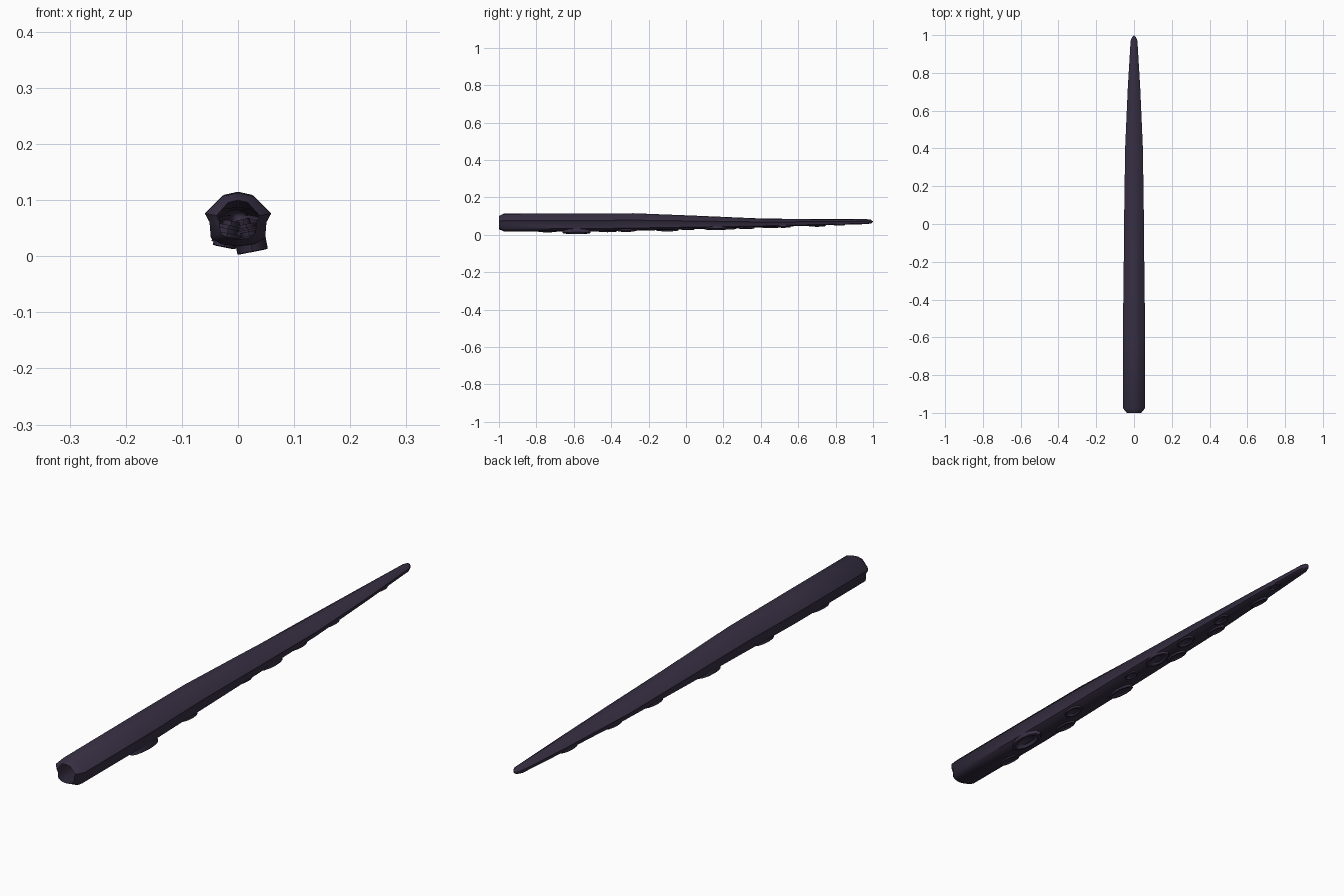
import bpy, bmesh, math
from mathutils import Matrix, Vector

if "Cube" in bpy.data.objects:
    bpy.data.objects.remove(bpy.data.objects["Cube"])

skin = bpy.data.materials.new("dark purple skin")
skin.diffuse_color = (0.037, 0.028, 0.055, 1)
skin.use_nodes = True
skin.node_tree.nodes["Principled BSDF"].inputs["Base Color"].default_value = skin.diffuse_color


def finish(name, bm, angle):
    bmesh.ops.recalc_face_normals(bm, faces=bm.faces)
    me = bpy.data.meshes.new(name)
    bm.to_mesh(me)
    bm.free()
    me.materials.append(skin)
    ob = bpy.data.objects.new(name, me)
    bpy.context.collection.objects.link(ob)
    bpy.ops.object.select_all(action='DESELECT')
    ob.select_set(True)
    bpy.context.view_layer.objects.active = ob
    bpy.ops.object.shade_smooth_by_angle(angle=math.radians(angle))


# tapering arm stations: y, half width, bottom z, top z
stations = [(-1.0, 0.038, 0.030, 0.100), (-0.975, 0.059, 0.018, 0.113),
            (-0.57, 0.059, 0.017, 0.114), (-0.28, 0.055, 0.021, 0.115),
            (0.05, 0.052, 0.030, 0.102), (0.40, 0.047, 0.040, 0.087),
            (0.72, 0.033, 0.050, 0.083), (0.97, 0.018, 0.057, 0.083),
            (0.99, 0.010, 0.061, 0.080)]
# half cross-section: side fraction, height fraction
half = [(0, 1), (0.46, 0.94), (1, 0.61), (0.86, 0.45), (0.82, 0.16), (0.5, 0.04), (0, 0)]
section = half + [(-x, z) for x, z in half[-2:0:-1]]

bm = bmesh.new()
prev = None
for y, w, lo, hi in stations:
    ring = [bm.verts.new((x * w, y, lo + z * (hi - lo))) for x, z in section]
    if prev:
        for i in range(len(ring)):
            j = (i + 1) % len(ring)
            bm.faces.new((prev[i], prev[j], ring[j], ring[i]))
    prev = ring
# closed tip, the wide end stays open
tip = bm.verts.new((0, 1.0, 0.071))
for i in range(len(prev)):
    bm.faces.new((prev[i], prev[(i + 1) % len(prev)], tip))
finish("tentacle_arm", bm, 50)


def arm_at(y):
    for a, b in zip(stations, stations[1:]):
        if a[0] <= y <= b[0]:
            t = (y - a[0]) / (b[0] - a[0])
            return [a[k] + t * (b[k] - a[k]) for k in range(4)]


def sucker(name, y, side, length, h):
    """Dished oval cup, tilted to follow the underside."""
    _, w, lo, hi = arm_at(y)
    profile = [(1.0, 0.012), (1.0, -h), (0.8, -h - 0.001), (0.6, -h * 0.3), (0.0, -h * 0.2)]
    bm = bmesh.new()
    n = 12
    rings = [[bm.verts.new((r * min(length * 0.19, w * 0.43) * 2 ** 0.5 / 1.3 * math.cos(math.tau * i / n),
                            r * length / 2 * math.sin(math.tau * i / n), z))
              for i in range(n)] for r, z in profile[:-1]]
    for a, b in zip(rings, rings[1:]):
        for i in range(n):
            j = (i + 1) % n
            bm.faces.new((a[i], a[j], b[j], b[i]))
    bm.faces.new(rings[-1])
    bm.transform(Matrix.Translation(Vector((side * w * 0.4, y, lo + 0.045 * (hi - lo))))
                 @ Matrix.Rotation(-side * math.radians(11), 4, 'Y'))
    finish(name, bm, 40)


# two staggered rows of suckers: y, side, length, height
cups = [(-0.74, -1, 0.10, 0.005), (-0.585, 1, 0.15, 0.013), (-0.42, -1, 0.10, 0.006),
        (-0.32, 1, 0.09, 0.006), (-0.10, -1, 0.12, 0.007), (0.01, 1, 0.07, 0.005),
        (0.16, 1, 0.12, 0.007), (0.22, -1, 0.10, 0.006), (0.32, 1, 0.09, 0.006),
        (0.45, -1, 0.09, 0.005), (0.52, 1, 0.08, 0.005), (0.70, -1, 0.09, 0.005),
        (0.82, 1, 0.06, 0.003)]
for k, (y, side, length, h) in enumerate(cups):
    sucker("sucker_%d" % (k + 1), y, side, length, h)
